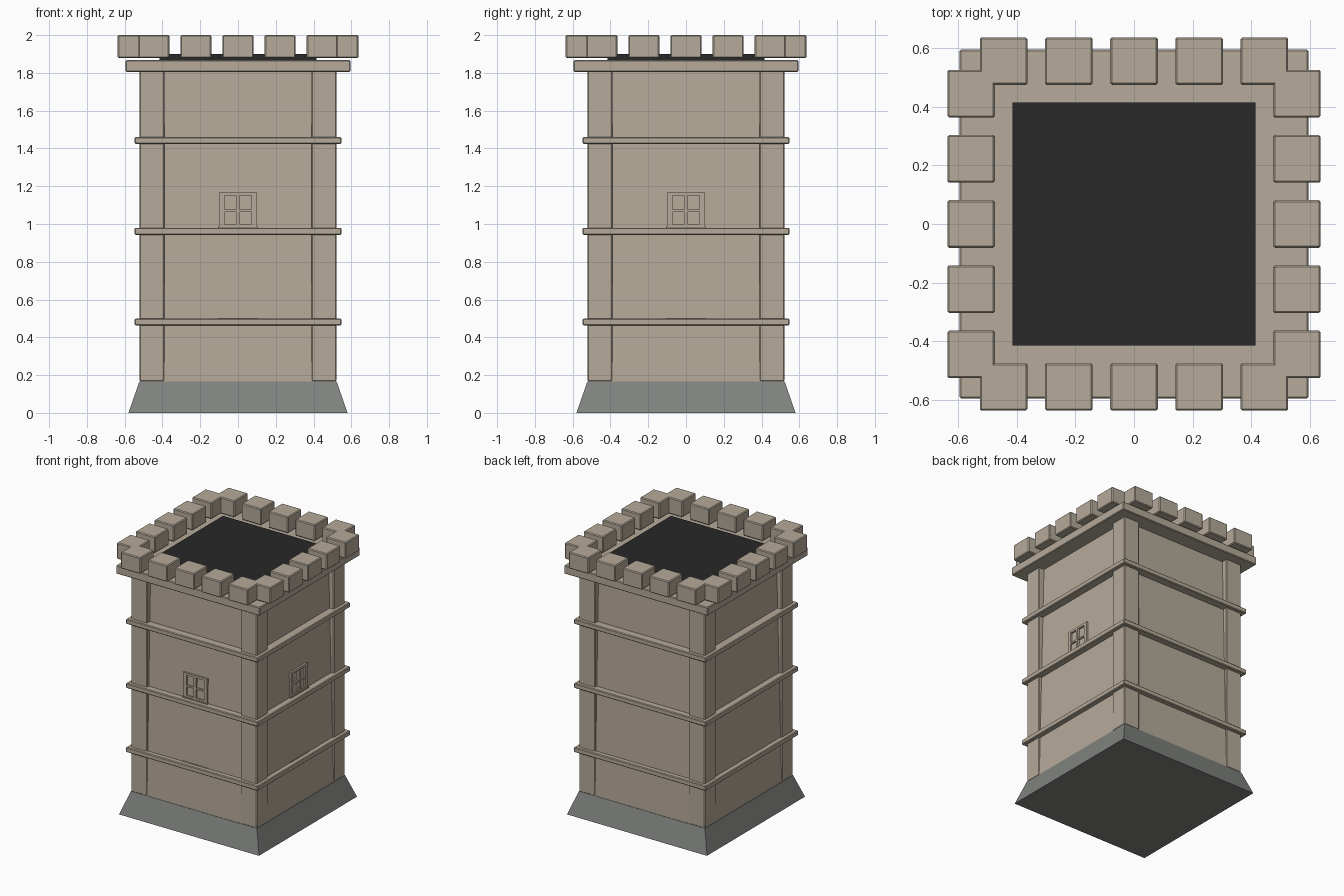
import bpy, bmesh, math
from mathutils import Matrix

if "Cube" in bpy.data.objects:
    bpy.data.objects.remove(bpy.data.objects["Cube"])


def material(name, rgb):
    m = bpy.data.materials.new(name)
    m.diffuse_color = (*rgb, 1)
    m.use_nodes = True
    m.node_tree.nodes["Principled BSDF"].inputs["Base Color"].default_value = m.diffuse_color
    return m


STONE = material("warm stone", (0.465, 0.402, 0.322))
GRAY = material("gray footing stone", (0.212, 0.224, 0.211))
DARK = material("dark roof", (0.021, 0.021, 0.021))


def prism(name, x, y, z, mat, bevel=0, top=1.0):
    """Box between the ranges x, y, z; top scales the upper face about its centre."""
    bm = bmesh.new()
    bmesh.ops.create_cube(bm, size=1)
    for v in bm.verts:
        s = top if v.co.z > 0 else 1
        v.co.x = (x[0] + x[1]) / 2 + v.co.x * (x[1] - x[0]) * s
        v.co.y = (y[0] + y[1]) / 2 + v.co.y * (y[1] - y[0]) * s
        v.co.z = z[1] if v.co.z > 0 else z[0]
    if bevel:
        bmesh.ops.bevel(bm, geom=bm.edges[:], offset=bevel, segments=1,
                        affect='EDGES', profile=0.5)
    me = bpy.data.meshes.new(name)
    bm.to_mesh(me)
    bm.free()
    me.materials.append(mat)
    ob = bpy.data.objects.new(name, me)
    bpy.context.collection.objects.link(ob)
    return ob


def slab(name, half, z0, z1, mat, bevel=0, top=1.0):
    return prism(name, (-half, half), (-half, half), (z0, z1), mat, bevel, top)


def turned(ob, quarter):
    ob.data.transform(Matrix.Rotation(quarter * math.pi / 2, 4, 'Z'))


# Sloped footing
slab("footing", 0.58, 0, 0.167, GRAY, top=0.522 / 0.58)

# Tapering wall core and corner pillars
slab("wall", 0.519, 0.167, 1.83, STONE, top=0.477 / 0.519)
for q in range(4):
    turned(prism("corner_pillar", (0.39, 0.521), (0.39, 0.521), (0.167, 1.83), STONE, 0.005), q)

# String courses, cornice and roof deck
for z in (0.463, 0.943, 1.423):
    slab("string_course", 0.547, z, z + 0.037, STONE, 0.005)
slab("cornice", 0.595, 1.805, 1.868, STONE, 0.005)
slab("roof_deck", 0.415, 1.86, 1.90, DARK)

# Battlements: five merlons on each side, meeting at the corners
for q in range(4):
    for i in range(-2, 3):
        c = i * 0.2225
        turned(prism("merlon", (c - 0.0815, c + 0.0815), (-0.637, -0.475),
                     (1.878, 2.0), STONE, 0.006), q)

# Windows on the front and the right side
BARS = [  # name, x range, z range, depth of the outer surface
    ("frame_side", (-0.10, -0.072), (0.98, 1.167), 0.508),
    ("frame_side", (0.072, 0.10), (0.98, 1.167), 0.508),
    ("frame_top", (-0.10, 0.10), (1.15, 1.167), 0.508),
    ("mullion", (-0.009, 0.009), (0.98, 1.15), 0.511),
    ("transom", (-0.072, 0.072), (1.064, 1.076), 0.508),
    ("window_foot", (-0.072, 0.072), (0.98, 1.0), 0.508),
    ("window_sill", (-0.105, 0.105), (0.97, 0.987), 0.514),
    ("lower_sill", (-0.105, 0.105), (0.49, 0.505), 0.514),
]
for q in (0, 1):
    for name, x, z, depth in BARS:
        turned(prism(name, x, (-depth, -0.47), z, STONE), q)
